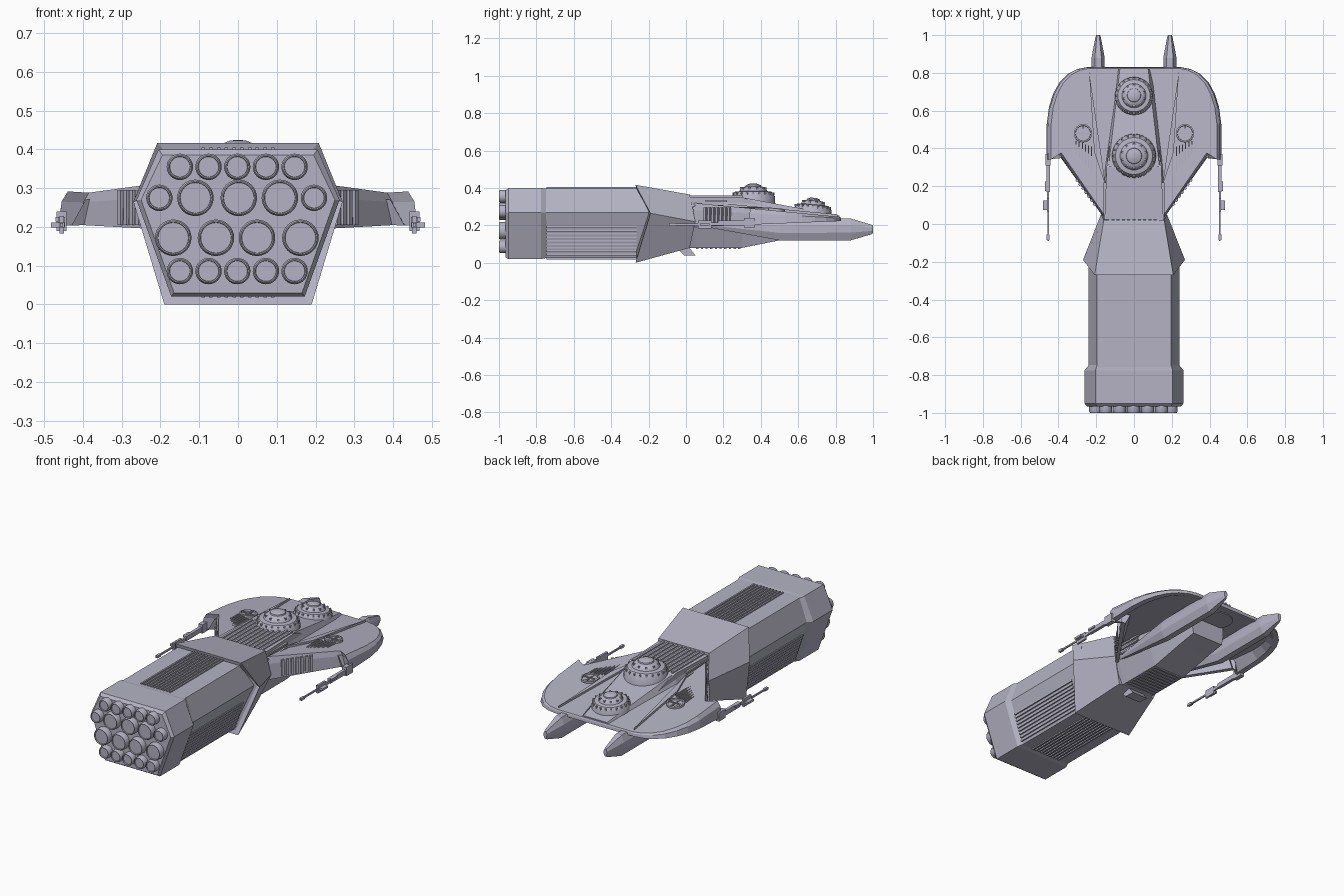
import bpy, bmesh, math
from mathutils import Matrix, Vector

if "Cube" in bpy.data.objects:
    bpy.data.objects.remove(bpy.data.objects["Cube"])

hull = bpy.data.materials.new("lavender_grey_hull")
hull.use_nodes = True
hull.diffuse_color = (0.46, 0.45, 0.55, 1)
hull.node_tree.nodes["Principled BSDF"].inputs["Base Color"].default_value = hull.diffuse_color


def finish(name, bm, smooth=False):
    bmesh.ops.recalc_face_normals(bm, faces=bm.faces)
    mesh = bpy.data.meshes.new(name)
    bm.to_mesh(mesh)
    bm.free()
    mesh.materials.append(hull)
    obj = bpy.data.objects.new(name, mesh)
    bpy.context.collection.objects.link(obj)
    if smooth:
        bpy.ops.object.select_all(action='DESELECT')
        obj.select_set(True)
        bpy.context.view_layer.objects.active = obj
        bpy.ops.object.shade_smooth_by_angle(angle=math.radians(35))
    return obj


def loft(name, rings, smooth=False, at=Matrix()):
    """Skin a list of matching closed rings and cap both ends."""
    bm = bmesh.new()
    loops = [[bm.verts.new(at @ Vector(p)) for p in ring] for ring in rings]
    for a, b in zip(loops, loops[1:]):
        for i in range(len(a)):
            j = (i + 1) % len(a)
            bm.faces.new((a[i], a[j], b[j], b[i]))
    bm.faces.new(loops[0])
    bm.faces.new(loops[-1])
    return finish(name, bm, smooth)


def boxes(name, items):
    """One mesh of many boxes, each (centre, size, turn about z)."""
    bm = bmesh.new()
    for centre, size, turn in items:
        m = Matrix.Translation(centre) @ Matrix.Rotation(turn, 4, 'Z') @ Matrix.Diagonal((*size, 1))
        bmesh.ops.create_cube(bm, size=1, matrix=m)
    return finish(name, bm)


def hexagon(y, top, mid, low, z_top, z_mid, z_low, mid_y=None):
    my = y if mid_y is None else mid_y
    return [(-top, y, z_top), (top, y, z_top), (mid, my, z_mid),
            (low, y, z_low), (-low, y, z_low), (-mid, my, z_mid)]


def lathe(name, profile, at, sides=32):
    rings = [[(r * math.cos(k * math.tau / sides), r * math.sin(k * math.tau / sides), z)
              for k in range(sides)] for r, z in profile]
    return loft(name, rings, True, at)


# Long engine block and its thicker end housing
loft("engine_block", [hexagon(-0.78, .195, .24, .16, .398, .27, .025),
                      hexagon(-0.2, .195, .24, .16, .398, .27, .025)])
loft("engine_housing", [hexagon(-0.965, .195, .25, .165, .385, .27, .03),
                        hexagon(-0.95, .205, .262, .172, .40, .27, .02),
                        hexagon(-0.775, .205, .262, .172, .40, .27, .02),
                        hexagon(-0.745, .195, .238, .16, .396, .27, .026)])

# Flared collar with a chevron rim
loft("collar", [hexagon(-.265, .19, .25, .17, .395, .27, .02, -.185),
                hexagon(-.27, .208, .27, .19, .417, .265, 0, -.19),
                hexagon(.02, .16, .175, .12, .365, .22, .08, .05)])
loft("collar_chin", [[(s * .05, -.06, .09), (s * .05, .01, .09), (s * .05, .05, .04), (s * .05, -.01, .04)]
                     for s in (-1, 1)])

# Thruster nozzles with a raised lip
small, large = .034, .047
rows = [(.355, [(x, small) for x in (-.15, -.076, -.002, .072, .146)]),
        (.275, [(-.203, small), (-.11, large), (.002, large), (.108, large), (.196, small)]),
        (.172, [(x, large) for x in (-.167, -.057, .049, .161)]),
        (.086, [(x, small) for x in (-.15, -.076, -.002, .072, .146)])]
for z, row in rows:
    for x, r in row:
        at = Matrix.Translation((x, -.96, z)) @ Matrix.Rotation(math.pi / 2, 4, 'X')
        lathe("thruster", [(r, 0), (r, .032), (r - .004, .04), (r - .007, .04), (r - .008, .034)], at)

# Ribs on the top, bottom and lower flanks of the engine block
ribs = []
for i in range(10):
    x = -.09 + i * .02
    ribs += [((x, -.505, z), (.009, .48, .012), 0) for z in (.399, .024)]
for i in range(9):
    t = .08 + i * .075
    for s in (-1, 1):
        ribs.append(((s * (.16 + .08 * t), -.505, .025 + .245 * t), (.012, .48, .009), 0))
boxes("engine_ribs", ribs)

# Neck, keel and their ribs
neck_low = [(.05, .08), (.3, .08), (.5, .12), (.62, .14)]
loft("neck_and_keel", [[(-w, y, zt), (w, y, zt), (w, y, .2), (.1, y, zl), (-.1, y, zl), (-w, y, .2)]
                       for (y, zl), zt, w in zip([(-.05, .08)] + neck_low,
                                                 (.352, .352, .352, .27, .25),
                                                 (.155, .155, .145, .12, .11))])
ribs = [((-.126 + i * .028, .16, .353), (.012, .29, .012), 0) for i in range(10)]
ribs += [((0, .06 + i * .025, .08), (.18, .012, .01), 0) for i in range(10)]
ribs += [((s * .155, .12, .23 + i * .025), (.012, .2, .01), 0) for s in (-1, 1) for i in range(5)]
boxes("neck_ribs", ribs)

# Broad curved wing: a thin tilted shell, hollow beneath
half = [(.15, .02), (.405, .375), (.462, .34), (.462, .53), (.45, .62), (.428, .69),
        (.395, .75), (.35, .795), (.3, .82), (.25, .83)]
outline = half + [(-x, y) for x, y in reversed(half)]


def deck(y):
    return .324 - .095 * y


def wing_ring(sx, sy, height):
    pts = [(x * sx, .45 + (y - .45) * sy) for x, y in outline]
    return [(x, y, height(y)) for x, y in pts]


loft("wing_shell", [wing_ring(.85, .93, lambda y: deck(y) - .02),
                    wing_ring(.93, .965, lambda y: .19 + .04 * y),
                    wing_ring(1, 1, lambda y: .19 + .04 * y),
                    wing_ring(.985, .995, lambda y: .7 * deck(y) + .3 * (.19 + .04 * y)),
                    wing_ring(.95, .985, deck)])

# Raised spine running down the deck
loft("spine", [[(-w - .02, y, deck(y) - .01), (-w, y, z), (w, y, z), (w + .02, y, deck(y) - .01)]
               for y, w, z in ((.2, .14, .35), (.3, .135, .35), (.82, .075, .252))])

for s, side in ((1, "left"), (-1, "right")):
    # Wedge ridges beside the spine
    tri = [(.15, .2), (.238, .81), (.21, .38)]
    loft(side + "_deck_ridge", [[(s * x, y, deck(y) + dz) for x, y in tri] for dz in (-.01, .012)])

    # Forked prow prongs
    sections = [(.06, .15, .008, .2, .22), (.5, .19, .035, .12, .235), (.88, .19, .035, .12, .237),
                (.99, .19, .014, .152, .204), (1.0, .19, .01, .158, .2)]
    loft(side + "_prong", [[(s * (cx + k * w), y, lo + f * (hi - lo)) for k, f in
                            ((-.5, 0), (.5, 0), (1, .35), (1, .7), (.5, 1), (-.5, 1), (-1, .7), (-1, .35))]
                           for y, cx, w, lo, hi in sections])

    # Round deck hatch with cross bars
    hatch = Matrix.Translation((s * .27, .48, deck(.48))) @ Matrix.Rotation(-.095, 4, 'X')
    lathe(side + "_hatch", [(.048, -.01), (.048, .012), (.04, .014), (.039, .005)], hatch)
    boxes(side + "_hatch_bars", [((s * .27, .48, .284), size, 0)
                                 for size in ((.08, .006, .01), (.006, .08, .01))])

    # Deck slats and ribs on the rear wing edge
    boxes(side + "_deck_slats", [((s * (.225 + i * .016), .345 + i * .012, deck(.34 + i * .012)),
                                  (.007, .13 - i * .012, .012), 0) for i in range(6)])
    turn = s * math.atan2(.355, .255)
    boxes(side + "_edge_ribs", [((s * (.19 + .255 * t), .075 + .355 * t, .25), (.014, .012, .09), turn)
                                for t in (.08, .14, .2, .26, .32, .38, .44)])

    # Wing tip gun
    gx = s * .455
    boxes(side + "_gun", [((gx, .34, .215), (.026, .06, .05), 0), ((gx, .25, .212), (.018, .16, .026), 0),
                          ((gx, .14, .208), (.01, .1, .016), 0), ((gx, .0, .205), (.008, .18, .009), 0),
                          ((gx + s * .012, .1, .205), (.03, .05, .012), 0),
                          ((gx, .1, .205), (.012, .07, .045), 0), ((gx, -.07, .205), (.014, .03, .014), 0),
                          ((gx + s * .01, .2, .22), (.012, .05, .012), 0)])

# Two stepped turret domes with studs round their rims
for name, y, z, k, tilt in (("rear_dome", .36, .325, 1, 0), ("fore_dome", .675, .262, .87, -.09)):
    at = Matrix.Translation((0, y, z)) @ Matrix.Rotation(tilt, 4, 'X') @ Matrix.Scale(k, 4)
    lathe(name, [(.118, -.03), (.116, .03), (.098, .055), (.074, .058), (.07, .068), (.056, .08),
                 (.042, .083), (.04, .09), (.02, .098), (.008, .099)], at)
    studs = []
    for i in range(20):
        a = i * math.tau / 20
        for r, h in ((.106, .044), (.064, .073)):
            if r > .1 or i % 2:
                studs.append((at @ Vector((r * math.cos(a), r * math.sin(a), h)), (.012, .008, .012), a))
    boxes(name + "_studs", studs)
